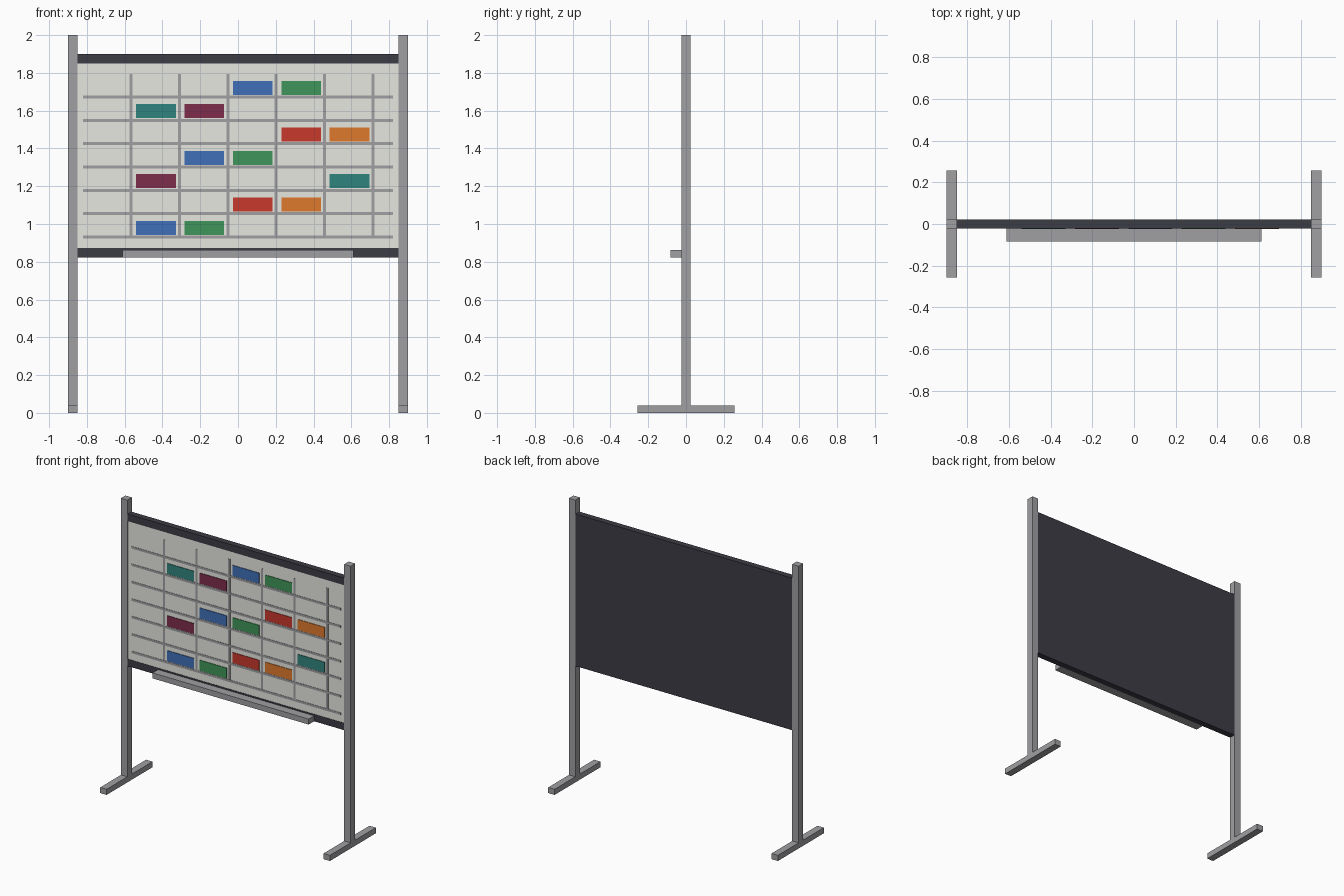
import bpy

if "Cube" in bpy.data.objects:
    bpy.data.objects.remove(bpy.data.objects["Cube"])


def material(name, rgb):
    m = bpy.data.materials.new(name)
    m.diffuse_color = (*rgb, 1)
    m.use_nodes = True
    m.node_tree.nodes["Principled BSDF"].inputs["Base Color"].default_value = m.diffuse_color
    return m


GREY = material("grey metal", (0.35, 0.35, 0.37))
DARK = material("dark frame", (0.045, 0.045, 0.06))
WHITE = material("off white", (0.85, 0.85, 0.80))
CARD = {
    "blue": material("blue", (0.05, 0.16, 0.48)),
    "green": material("green", (0.05, 0.30, 0.10)),
    "teal": material("teal", (0.03, 0.23, 0.21)),
    "maroon": material("maroon", (0.21, 0.025, 0.07)),
    "red": material("red", (0.57, 0.04, 0.025)),
    "orange": material("orange", (0.74, 0.19, 0.027)),
}


def box(name, x, y, z, mat):
    """Box from (min, max) ranges on each axis."""
    bpy.ops.mesh.primitive_cube_add(size=1)
    ob = bpy.context.object
    ob.name = name
    ob.location = [(a + b) / 2 for a, b in (x, y, z)]
    ob.scale = [b - a for a, b in (x, y, z)]
    bpy.ops.object.transform_apply(location=True, scale=True)
    ob.data.materials.append(mat)
    return ob


# Posts and feet
for side, s in (("left", -1), ("right", 1)):
    xs = sorted((s * 0.85, s * 0.90))
    box(side + "_post", xs, (-0.025, 0.025), (0.04, 2.0), GREY)
    box(side + "_foot", xs, (-0.257, 0.257), (0, 0.04), GREY)

# Board with rails and writing surface
box("backboard", (-0.85, 0.85), (-0.016, 0.022), (0.823, 1.90), DARK)
box("top_rail", (-0.85, 0.85), (-0.022, -0.016), (1.85, 1.90), DARK)
box("bottom_rail", (-0.85, 0.85), (-0.022, -0.016), (0.823, 0.873), DARK)
box("writing_surface", (-0.85, 0.85), (-0.020, -0.016), (0.873, 1.85), WHITE)
box("tray", (-0.612, 0.612), (-0.083, -0.022), (0.823, 0.862), GREY)

# Grid lines
ROW, COL = 0.1235, 0.256
for i in range(7):
    z = 0.931 + i * ROW
    box("row_line", (-0.82, 0.82), (-0.022, -0.020), (z - 0.008, z + 0.008), GREY)
for i in range(6):
    x = -0.566 + i * COL
    box("column_line", (x - 0.008, x + 0.008), (-0.0215, -0.020), (0.925, 1.795), GREY)

# Cards, one list per row from the bottom: (column, colour)
rows = [
    [(0, "blue"), (1, "green")],
    [(2, "red"), (3, "orange")],
    [(0, "maroon"), (4, "teal")],
    [(1, "blue"), (2, "green")],
    [(3, "red"), (4, "orange")],
    [(0, "teal"), (1, "maroon")],
    [(2, "blue"), (3, "green")],
]
for r, cards in enumerate(rows):
    for c, colour in cards:
        x, z = -0.434 + c * COL, 0.98 + r * ROW
        box(colour + "_card", (x - 0.105, x + 0.105), (-0.024, -0.020),
            (z - 0.037, z + 0.037), CARD[colour])
